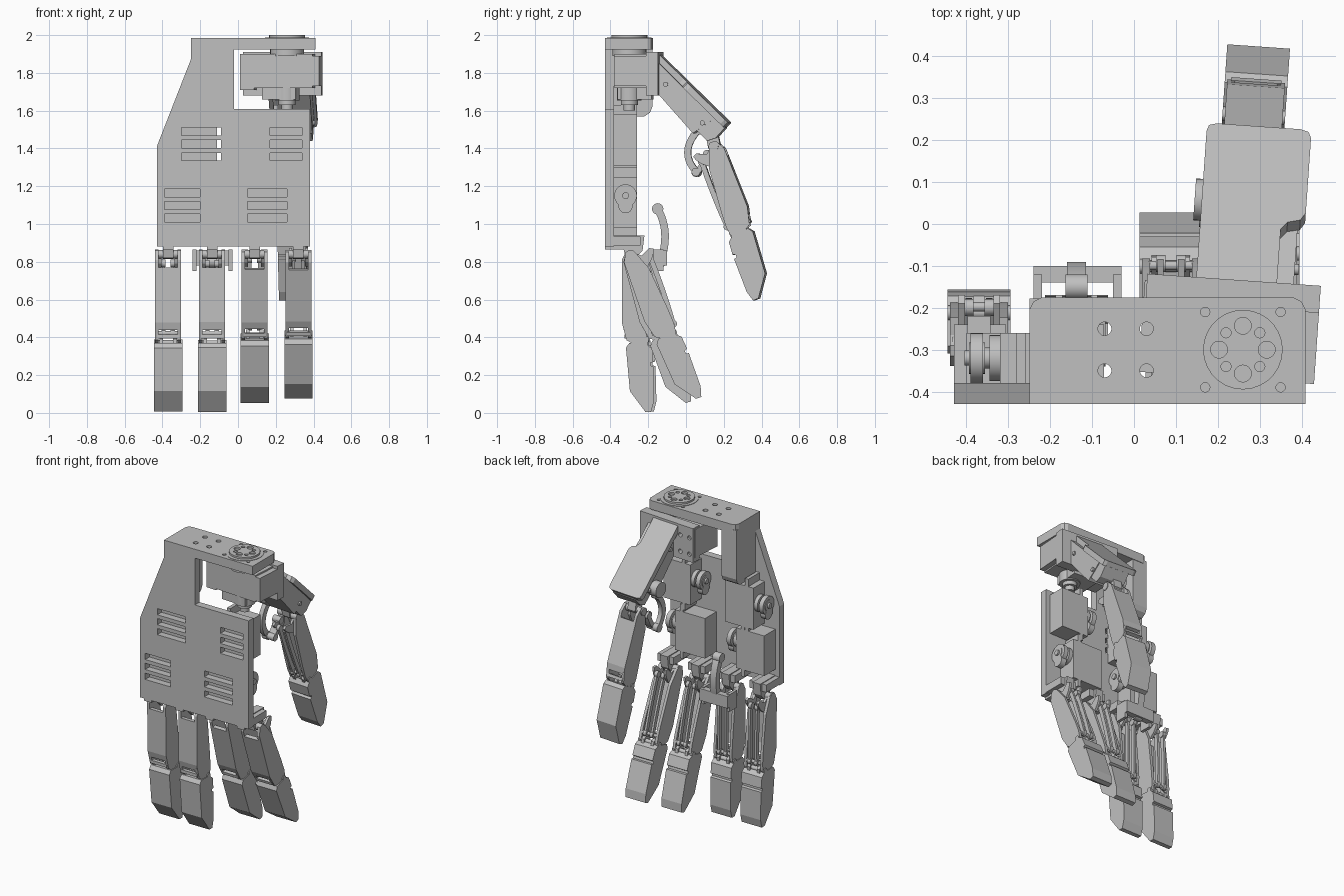
import bpy, bmesh, math
from mathutils import Matrix, Vector

cube = bpy.data.objects.get("Cube")
if cube:
    bpy.data.objects.remove(cube, do_unlink=True)

GREY = (0.53, 0.53, 0.53, 1)
mat = bpy.data.materials.new("plain grey")
mat.use_nodes = True
mat.diffuse_color = GREY
mat.node_tree.nodes["Principled BSDF"].inputs["Base Color"].default_value = GREY
I = Matrix.Identity(4)
T = lambda x, y, z: Matrix.Translation((x, y, z))
parts = []


def finish(name, bm, m=I):
    bm.transform(m)
    bmesh.ops.recalc_face_normals(bm, faces=bm.faces)
    me = bpy.data.meshes.new(name)
    bm.to_mesh(me)
    bm.free()
    me.materials.append(mat)
    ob = bpy.data.objects.new(name, me)
    bpy.context.collection.objects.link(ob)
    parts.append(ob)
    return ob


def add_prism(bm, axis, pts, a, b):
    place = {'x': lambda p, d: (d, p[0], p[1]),
             'y': lambda p, d: (p[0], d, p[1]),
             'z': lambda p, d: (p[0], p[1], d)}[axis]
    lo, hi = ([bm.verts.new(place(p, d)) for p in pts] for d in (a, b))
    bm.faces.new(lo)
    bm.faces.new(hi)
    for i in range(len(pts)):
        j = (i + 1) % len(pts)
        bm.faces.new((lo[i], lo[j], hi[j], hi[i]))


def prism(name, axis, pts, a, b, m=I):
    bm = bmesh.new()
    add_prism(bm, axis, pts, a, b)
    return finish(name, bm, m)


def rect(x0, x1, y0, y1):
    return [(x0, y0), (x1, y0), (x1, y1), (x0, y1)]


def box(name, x0, x1, y0, y1, z0, z1, m=I):
    return prism(name, 'z', rect(x0, x1, y0, y1), z0, z1, m)


def ring(c, r, n=28):
    return [(c[0] + r * math.cos(math.tau * i / n), c[1] + r * math.sin(math.tau * i / n)) for i in range(n)]


def disc(name, axis, c, r, a, b, m=I):
    return prism(name, axis, ring(c, r), a, b, m)


def strap(name, p, w, a, b, m=I):
    """Curved flat link in the yz plane with round eyes at both ends."""
    p = [Vector(q) for q in p]
    left, right = [], []
    for i in range(15):
        t = i / 14
        c = p[0] * (1 - t) ** 2 + p[1] * 2 * t * (1 - t) + p[2] * t * t
        d = ((p[1] - p[0]) * (1 - t) + (p[2] - p[1]) * t).normalized()
        n = Vector((-d.y, d.x)) * w / 2
        left.append(c + n)
        right.append(c - n)
    prism(name, 'x', left + right[::-1], a, b, m)
    for e in (p[0], p[2]):
        disc(name + "_eye", 'x', e, w * 0.75, a - 0.004, b + 0.004, m)


def cut(ob, bm):
    cutter = finish("cutter", bm)
    parts.remove(cutter)
    cutter.hide_render = True
    mod = ob.modifiers.new("cut", 'BOOLEAN')
    mod.object = cutter
    mod.solver = 'EXACT'
    bpy.context.view_layer.objects.active = ob
    bpy.ops.object.modifier_apply(modifier=mod.name)
    bpy.data.objects.remove(cutter, do_unlink=True)


# palm plate with vent slots
palm = prism("palm_plate", 'y', [(-.43, .88), (.38, .88), (.38, 1.61), (-.02, 1.61),
             (-.02, 1.95), (-.25, 1.95), (-.25, 1.87), (-.43, 1.41)], -.43, -.38)
bm = bmesh.new()
for x0, x1, z in ((-.3, -.09, 1.335), (.17, .34, 1.335), (-.39, -.2, 1.01), (.05, .26, 1.01)):
    for k in range(3):
        add_prism(bm, 'y', rect(x0, x1, z + k * .067, z + k * .067 + .042), -.5, -.3)
cut(palm, bm)

# wrist plate with holes, and the rib under it
wrist = prism("wrist_plate", 'z', [(-.25, -.43), (.41, -.43), (.41, -.205), (.4, -.185), (.38, -.175),
              (-.22, -.175), (-.24, -.185), (-.25, -.205)], 1.925, 1.985)
bm = bmesh.new()
for x in (-.07, .03):
    for y in (-.25, -.35):
        add_prism(bm, 'z', ring((x, y), .016), 1.9, 2.05)
for x in (.17, .35):
    for y in (-.21, -.39):
        add_prism(bm, 'z', ring((x, y), .011), 1.95, 2.05)
cut(wrist, bm)
prism("wrist_rib", 'x', [(-.39, 1.95), (-.178, 1.95), (-.178, 1.62), (-.19, 1.59),
      (-.22, 1.57), (-.39, 1.57)], -.25, -.14)

# rotating wrist disc above the thumb servo
hub = (.26, -.3)
disc("wrist_disc_rim", 'z', hub, .117, 1.95, 1.988)
wd = disc("wrist_disc", 'z', hub, .095, 1.93, 2)
bm = bmesh.new()
for i in range(8):
    a = math.tau * i / 8
    add_prism(bm, 'z', ring((hub[0] + .057 * math.cos(a), hub[1] + .057 * math.sin(a)),
              .012 if i % 2 else .02), 1.97, 2.05)
cut(wd, bm)

# finger servos: body, mounting flange, shaft and horn pointing along x
for name, x0, x1, z0, z1, side in (
        ("upper_right", .15, .35, 1.31, 1.58, -1), ("upper_left", -.32, -.11, 1.27, 1.55, -1),
        ("lower_right", .04, .265, .98, 1.25, 1), ("lower_left", -.4, -.19, .98, 1.25, 1)):
    box(name + "_servo", x0, x1, -.385, -.26, z0, z1)
    xe = x1 if side > 0 else x0
    xf = xe - side * .05
    box(name + "_flange", xf - .012, xf + .012, -.385, -.26, z0 - .045, z1 + .05)
    zc = z1 - .1 if side > 0 else z0 + .16
    for part, r, d in (("gear", .055, .025), ("shaft", .025, .06)):
        disc(name + "_" + part, 'x', (-.32, zc), r, *sorted((xe, xe + side * d)))
    h = sorted((xe + side * .04, xe + side * .07))
    disc(name + "_horn", 'x', (-.32, zc), .06, *h)
    strap(name + "_lever", [(-.32, zc), (-.32, zc - .04), (-.32, zc - .055)], .05, *h)
    disc(name + "_screw", 'x', (-.32, zc), .018, *sorted((xe, xe + side * .085)))

# finger profiles: y, z in the straight pose, hinged at HINGE
HINGE, KNUCKLE = (-.29, .84), (-.22, .37)
WALL = [(-.34, .81), (-.34, .48), (-.315, .385), (-.28, .365), (-.22, .35), (-.2, .375), (-.195, .42),
        (-.2, .5), (-.225, .74), (-.25, .8), (-.265, .84), (-.29, .865), (-.315, .86)]
LEVER = [(-.29, .855), (-.27, .79), (-.23, .75), (-.195, .78), (-.175, .81), (-.17, .83), (-.19, .84), (-.24, .815)]
TIP = [(-.3, .37), (-.318, .345), (-.297, .115), (-.215, .005), (-.185, .005), (-.17, .06), (-.172, .245),
       (-.188, .25), (-.188, .265), (-.173, .27), (-.18, .34), (-.21, .365)]


def finger(name, m):
    for s in (-1, 1):
        w = sorted((s * .069, s * .05))
        prism(name + "_side_wall", 'x', WALL, *w, m)
        prism(name + "_base_lever", 'x', LEVER, *sorted((s * .05, s * .034)), m)
        prism(name + "_tip_ear", 'x', [(-.26, .33), (-.2, .33), (-.195, .38), (-.22, .41), (-.25, .39)],
              *sorted((s * .046, s * .026)), m)
        strap(name + "_link", [(-.2, .79), (-.19, .6), (-.2, .42)], .027, *sorted((s * .032, s * .017)), m)
        disc(name + "_knuckle_cap", 'x', KNUCKLE, .017, *sorted((s * .06, s * .075)), m)
    prism(name + "_front_wall", 'x', [(-.34, .77), (-.34, .48), (-.33, .44), (-.3, .44), (-.315, .5),
          (-.315, .77)], -.06, .06, m)
    disc(name + "_hinge_pin", 'x', HINGE, .022, -.065, .065, m)
    disc(name + "_knuckle_pin", 'x', KNUCKLE, .014, -.065, .065, m)
    disc(name + "_link_pin", 'x', (-.205, .42), .011, -.055, .055, m)
    box(name + "_cross_bar", -.06, .06, -.325, -.3, .395, .415, m)
    prism(name + "_tip", 'x', TIP, -.075, .075, m)


to_hinge = T(0, -HINGE[0], -HINGE[1])
for name, x, deg in (("outer_finger", -.37, 1), ("ring_finger", -.137, 0),
                     ("middle_finger", .088, 15), ("index_finger", .32, 19)):
    finger(name, T(x, *HINGE) @ Matrix.Rotation(math.radians(deg), 4, 'X') @ to_hinge)
    # bracket from the palm to the finger hinge
    prism(name + "_bracket", 'x', [(-.43, .865), (-.33, .865), (-.32, .82), (-.27, .815), (-.23, .86),
          (-.22, .94), (-.39, .94), (-.39, .9), (-.43, .9)], x - .028, x + .028)
    box(name + "_mount", x - .06, min(x + .065, .38), -.385, -.24, .885, .935)

# spreader arm and yoke behind the ring finger
strap("spreader_arm", [(-.15, 1.08), (-.08, .96), (-.135, .8)], .04, -.16, -.115)
box("yoke_bar", -.24, -.03, -.14, -.1, .78, .86)
for x in (-.24, -.05):
    box("yoke_side", x, x + .02, -.2, -.12, .75, .865)

# thumb assembly, turned slightly about the wrist hub
yaw = T(*hub, 0) @ Matrix.Rotation(math.radians(-4), 4, 'Z') @ T(-hub[0], -hub[1], 0)
box("thumb_servo_body", .08, .4, -.37, -.17, 1.72, 1.9, yaw)
box("thumb_servo_lower", .13, .31, -.36, -.18, 1.66, 1.74, yaw)
box("thumb_servo_end", .015, .09, -.37, -.15, 1.71, 1.9, yaw)
box("thumb_servo_tab", .39, .435, -.37, -.16, 1.73, 1.89, yaw)
plate = box("thumb_mount_plate", .02, .435, -.2, -.135, 1.68, 1.91, yaw)
bm = bmesh.new()
for x in (.06, .13):
    for z in (1.73, 1.84):
        add_prism(bm, 'y', ring((x, z), .014), -.16, -.05)
cut(plate, bm)
for r, z0, z1 in ((.09, 1.89, 1.93), (.065, 1.655, 1.73), (.045, 1.63, 1.67), (.03, 1.6, 1.64)):
    disc("thumb_turn_shaft", 'z', hub, r, z0, z1)

# thumb metacarpal: sloped notched cover plate with the drive below it
slope = Matrix(((1, 0, 0, 0), (0, .716, .698, -.15), (0, -.698, .716, 1.91), (0, 0, 0, 1)))
prism("thumb_cover", 'z', [(.137, 0), (.33, 0), (.33, .2), (.345, .225), (.375, .235), (.387, .26), (.387, .51),
      (.38, .53), (.36, .537), (.16, .537), (.142, .53), (.137, .51)], -.035, 0, yaw @ slope)
prism("thumb_drive_box", 'x', [(-.15, 1.865), (.16, 1.56), (.045, 1.48), (-.15, 1.7)], .17, .37, yaw)
prism("thumb_drive_end", 'x', [(.14, 1.58), (.215, 1.51), (.165, 1.455), (.12, 1.44), (.06, 1.5)], .19, .365, yaw)
for y, z in ((-.1, 1.74), (.095, 1.535)):
    disc("thumb_drive_screw", 'x', (y, z), .013, .16, .38, yaw)
disc("thumb_drive_gear", 'x', (.05, 1.535), .05, .12, .18, yaw)
prism("thumb_bracket", 'x', [(.1, 1.5), (.17, 1.48), (.185, 1.41), (.15, 1.385), (.12, 1.4)], .215, .275, yaw)
disc("thumb_hinge", 'x', (.15, 1.41), .026, .17, .32, yaw)
strap("thumb_pull_link", [(.06, 1.5), (-.05, 1.38), (.05, 1.275)], .036, .135, .165, yaw)
strap("thumb_pull_lever", [(.05, 1.275), (.08, 1.29), (.11, 1.37)], .03, .165, .215, yaw)
finger("thumb", yaw @ T(.247, .15, 1.41) @ Matrix.Rotation(math.radians(21.7), 4, 'X')
       @ Matrix.Scale(-1, 4, (0, 1, 0)) @ to_hinge)

# smooth round parts, keep edges sharp
bpy.ops.object.select_all(action='DESELECT')
for ob in parts:
    ob.select_set(True)
bpy.context.view_layer.objects.active = parts[0]
bpy.ops.object.shade_smooth_by_angle(angle=math.radians(13.5))
